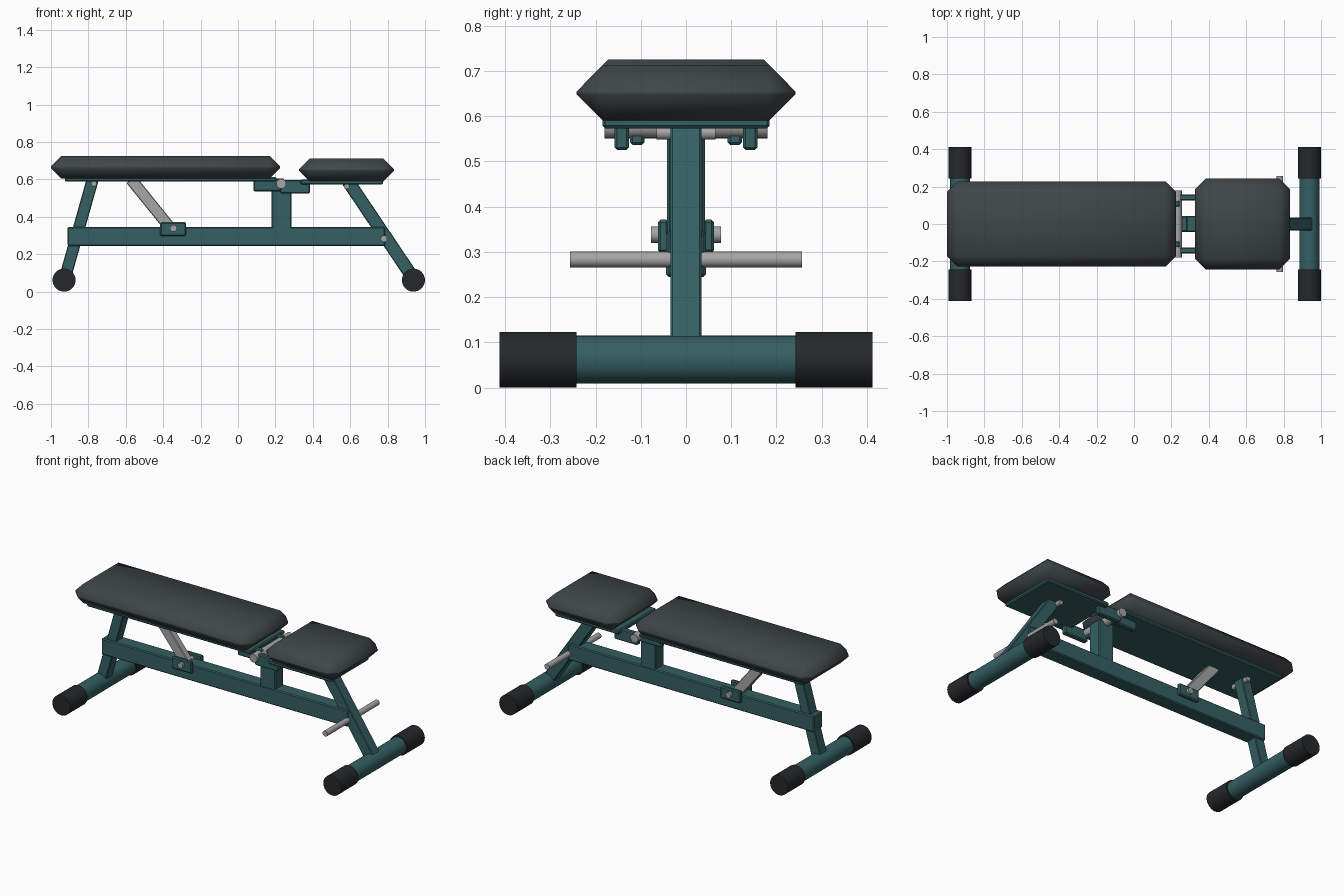
import bpy, bmesh, math
from mathutils import Vector

if "Cube" in bpy.data.objects:
    bpy.data.objects.remove(bpy.data.objects["Cube"])


def material(name, rgb):
    m = bpy.data.materials.new(name)
    m.diffuse_color = (*rgb, 1)
    m.use_nodes = True
    m.node_tree.nodes["Principled BSDF"].inputs["Base Color"].default_value = m.diffuse_color
    return m


TEAL = material("teal_paint", (0.035, 0.115, 0.125))
PAD = material("dark_vinyl", (0.05, 0.062, 0.065))
RUBBER = material("black_rubber", (0.018, 0.022, 0.024))
STEEL = material("steel", (0.38, 0.38, 0.38))


def finish(name, bm, mat, angle):
    me = bpy.data.meshes.new(name)
    bm.to_mesh(me)
    bm.free()
    me.materials.append(mat)
    ob = bpy.data.objects.new(name, me)
    bpy.context.collection.objects.link(ob)
    bpy.ops.object.select_all(action='DESELECT')
    ob.select_set(True)
    bpy.context.view_layer.objects.active = ob
    bpy.ops.object.shade_smooth_by_angle(angle=math.radians(angle))
    return ob


def box(name, x, y, z, mat=TEAL, bevel=0.006, segments=1, angle=30):
    """Bevelled box from (min, max) ranges."""
    bm = bmesh.new()
    bmesh.ops.create_cube(bm, size=1)
    for v in bm.verts:
        v.co = [(r[0] + r[1]) / 2 + c * (r[1] - r[0]) for c, r in zip(v.co, (x, y, z))]
    bmesh.ops.bevel(bm, geom=bm.edges[:], offset=bevel, segments=segments,
                    profile=0.5, affect='EDGES', clamp_overlap=True)
    return finish(name, bm, mat, angle)


def bar(name, a, b, width, depth, mat=TEAL):
    """Rectangular bar between two (x, z) points, centred on y = 0."""
    d = Vector((b[0] - a[0], 0, b[1] - a[1]))
    h = d.length / 2
    ob = box(name, (-width / 2, width / 2), (-depth / 2, depth / 2), (-h, h), mat, 0.004)
    ob.location = ((a[0] + b[0]) / 2, 0, (a[1] + b[1]) / 2)
    ob.rotation_euler.y = math.atan2(d.x, d.z)
    return ob


def rod(name, x, z, r, y0, y1, mat=STEEL, sides=24, bevel=0.0):
    """Cylinder along y."""
    bm = bmesh.new()
    bmesh.ops.create_cone(bm, cap_ends=True, segments=sides, radius1=r, radius2=r, depth=y1 - y0)
    if bevel:
        rim = [e for e in bm.edges if abs(e.verts[0].co.z - e.verts[1].co.z) < 1e-5]
        bmesh.ops.bevel(bm, geom=rim, offset=bevel, segments=1, affect='EDGES')
    ob = finish(name, bm, mat, 40)
    ob.location = (x, (y0 + y1) / 2, z)
    ob.rotation_euler.x = math.pi / 2
    return ob


# Cushions and their support plates
box("back_pad", (-1.0, 0.225), (-0.227, 0.227), (0.604, 0.725), PAD, 0.055, 1, 65)
box("seat_pad", (0.325, 0.835), (-0.242, 0.242), (0.59, 0.712), PAD, 0.058, 1, 65)
box("back_plate", (-0.925, 0.205), (-0.17, 0.17), (0.588, 0.612))
box("seat_plate", (0.335, 0.775), (-0.185, 0.185), (0.573, 0.6))

# Frame
box("main_beam", (-0.912, 0.787), (-0.044, 0.044), (0.244, 0.345))
box("hinge_post", (0.18, 0.286), (-0.042, 0.042), (0.335, 0.577))
bar("rear_leg", (-0.777, 0.6), (-0.926, 0.07), 0.064, 0.068)
bar("front_leg", (0.587, 0.592), (0.935, 0.075), 0.07, 0.068)

# Feet with rubber end caps
for label, x in (("rear", -0.93), ("front", 0.938)):
    rod(label + "_foot_tube", x, 0.0615, 0.053, -0.3, 0.3, TEAL, 32)
    for side, y0 in (("left", -0.412), ("right", 0.242)):
        rod(f"{label}_foot_cap_{side}", x, 0.0615, 0.0615, y0, y0 + 0.17, RUBBER, 32)

# Hinge brackets and strut brackets, on both sides
for side, s in (("left", -1), ("right", 1)):
    def span(a, b):
        return tuple(sorted((s * a, s * b)))
    box("back_hinge_bracket_" + side, (0.083, 0.246), span(0.092, 0.124), (0.536, 0.606))
    box("seat_hinge_bracket_" + side, (0.225, 0.386), span(0.126, 0.158), (0.525, 0.598))
    box("strut_bracket_" + side, (-0.416, -0.278), span(0.038, 0.062), (0.298, 0.371))

# Back support strut
bar("support_strut", (-0.572, 0.6), (-0.352, 0.328), 0.062, 0.044, STEEL)

# Pins and rods
rod("hinge_pin", 0.231, 0.577, 0.026, -0.18, 0.18)
rod("strut_pin", -0.345, 0.338, 0.018, -0.077, 0.077)
rod("rear_leg_pin", -0.77, 0.577, 0.015, -0.065, 0.065)
rod("front_leg_pin", 0.581, 0.563, 0.015, -0.065, 0.065)
rod("foot_hold_rod", 0.78, 0.283, 0.0175, -0.256, 0.256)
